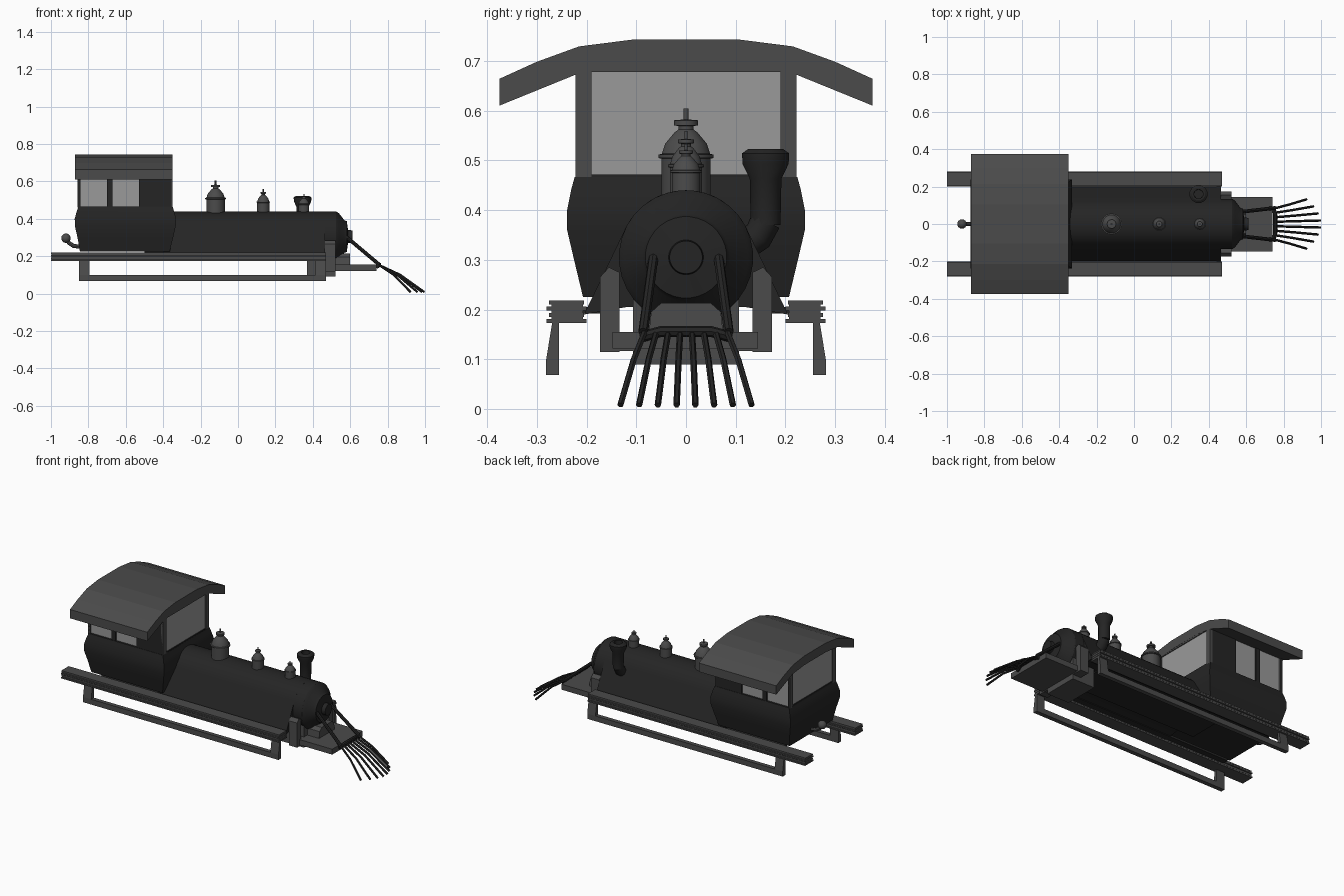
import bpy, bmesh, math
from mathutils import Vector

if "Cube" in bpy.data.objects:
    bpy.data.objects.remove(bpy.data.objects["Cube"])


def material(name, v, a=1.0):
    m = bpy.data.materials.new(name)
    m.diffuse_color = (v, v, v, a)
    m.use_nodes = True
    m.node_tree.nodes["Principled BSDF"].inputs["Base Color"].default_value = m.diffuse_color
    return m


BLACK = material("black_iron", 0.018)
GREY = material("dark_grey_metal", 0.07)
GLASS = material("grey_glass", 0.32, 0.5)


def finish(name, bm, mat, smooth=True):
    bmesh.ops.recalc_face_normals(bm, faces=bm.faces)
    me = bpy.data.meshes.new(name)
    bm.to_mesh(me)
    bm.free()
    me.materials.append(mat)
    ob = bpy.data.objects.new(name, me)
    bpy.context.collection.objects.link(ob)
    if smooth:
        bpy.ops.object.select_all(action='DESELECT')
        ob.select_set(True)
        bpy.context.view_layer.objects.active = ob
        bpy.ops.object.shade_smooth_by_angle(angle=math.radians(32))
    return ob


def loft(name, rings, mat, smooth=True):
    """Join equal-length point rings and cap both ends."""
    bm = bmesh.new()
    vs = [[bm.verts.new(p) for p in r] for r in rings]
    n = len(vs[0])
    for a, b in zip(vs, vs[1:]):
        for i in range(n):
            bm.faces.new((a[i], a[(i + 1) % n], b[(i + 1) % n], b[i]))
    bm.faces.new(vs[0])
    bm.faces.new(vs[-1])
    return finish(name, bm, mat, smooth)


def prism(name, yz, x0, x1, mat, smooth=True):
    return loft(name, [[(x, y, z) for y, z in yz] for x in (x0, x1)], mat, smooth)


def box(name, x0, x1, y0, y1, z0, z1, mat):
    return prism(name, [(y0, z0), (y1, z0), (y1, z1), (y0, z1)], x0, x1, mat, False)


def lathe(name, prof, origin, axis, mat, n=16):
    """Turn (radius, height) pairs around x or z."""
    rings = []
    for r, h in prof:
        ring = []
        for i in range(n):
            t = 2 * math.pi * (i + 0.5) / n
            c, s = r * math.cos(t), r * math.sin(t)
            p = (c, s, h) if axis == 'z' else (h, c, s)
            ring.append(Vector(origin) + Vector(p))
        rings.append(ring)
    return loft(name, rings, mat)


def rod(name, pts, r, mat, n=8):
    """Round bar through a short path."""
    pts = [Vector(p) for p in pts]
    rings = []
    for i, p in enumerate(pts):
        d = (pts[min(i + 1, len(pts) - 1)] - pts[max(i - 1, 0)]).normalized()
        u = d.cross(Vector((0, 0, 1)) if abs(d.z) < 0.95 else Vector((1, 0, 0))).normalized()
        w = d.cross(u)
        rings.append([p + r * (math.cos(2 * math.pi * k / n) * u + math.sin(2 * math.pi * k / n) * w)
                      for k in range(n)])
    return loft(name, rings, mat)


# Boiler with flared skirts, and the round smokebox front
arc = [(0.135 * math.cos(math.radians(t)), 0.305 + 0.135 * math.sin(math.radians(t)))
       for t in range(26, 155, 8)]
prism("boiler_body", [(0.205, 0.19)] + arc + [(-0.205, 0.19), (-0.12, 0.205), (0.12, 0.205)],
      -0.4, 0.465, BLACK)
lathe("smokebox", [(0.135, 0.4), (0.135, 0.525), (0.125, 0.54), (0.088, 0.568), (0.082, 0.582),
                   (0.035, 0.588), (0.033, 0.612)], (0, 0, 0.305), 'x', BLACK, 32)
box("ash_pan", -0.5, 0.35, -0.1, 0.1, 0.198, 0.23, BLACK)

# Cab tub with bulging sides
rings = []
for z, xa, xb, y in [(0.225, -0.845, -0.365, 0.207), (0.30, -0.858, -0.347, 0.225),
                     (0.36, -0.872, -0.333, 0.239), (0.40, -0.873, -0.331, 0.239),
                     (0.44, -0.862, -0.342, 0.231), (0.466, -0.853, -0.35, 0.224)]:
    rings.append([(xa, -y, z), (xb, -y, z), (xb, y, z), (xa, y, z)])
loft("cab_body", rings, BLACK)

# Cab upper walls, posts, sills and glass on both sides
for s, side in ((-1, "right"), (1, "left")):
    ya, yb = sorted((s * 0.2, s * 0.222))
    box(side + "_cab_panel", -0.53, -0.355, ya, yb, 0.46, 0.69, BLACK)
    for x0, x1 in ((-0.855, -0.845), (-0.70, -0.672)):
        box(side + "_window_post", x0, x1, ya, yb, 0.46, 0.69, BLACK)
    box(side + "_side_glass", -0.85, -0.53, s * 0.210 - 0.002, s * 0.210 + 0.002, 0.466, 0.69, GLASS)
    ya, yb = sorted((s * 0.19, s * 0.222))
    for x0, x1 in ((-0.857, -0.843), (-0.366, -0.35)):
        box(side + "_corner_post", x0, x1, ya, yb, 0.46, 0.69, GREY)
for end, x in (("front", -0.358), ("rear", -0.85)):
    box(end + "_glass", x - 0.002, x + 0.002, -0.19, 0.19, 0.466, 0.69, GLASS)
    box(end + "_window_head", x - 0.007, x + 0.007, -0.2, 0.2, 0.678, 0.70, GREY)
    box(end + "_window_sill", x - 0.007, x + 0.007, -0.2, 0.2, 0.462, 0.472, BLACK)

# Arched cab roof
half = [(0.375, 0.61), (0.375, 0.664), (0.3, 0.698), (0.215, 0.729), (0.105, 0.743)]
under = [(-0.215, 0.675), (-0.105, 0.687), (0.105, 0.687), (0.215, 0.675)]
prism("cab_roof", half + [(-y, z) for y, z in reversed(half)] + under, -0.872, -0.35, GREY, False)

# Domes along the boiler top
DOME = [(1, -0.08), (1, 0.40), (1.12, 0.41), (1.12, 0.45), (0.98, 0.46), (0.85, 0.58), (0.45, 0.72),
        (0.3, 0.75), (0.3, 0.79), (0.48, 0.80), (0.48, 0.86), (0.1, 0.87), (0.1, 1)]
for name, x, r, h in (("large_dome", -0.12, 0.05, 0.168), ("middle_dome", 0.135, 0.033, 0.123),
                      ("small_dome", 0.352, 0.029, 0.097)):
    lathe(name, [(a * r, b * h) for a, b in DOME], (x, 0, 0.436), 'z', GREY, 20)

# Offset chimney with elbow
lathe("chimney", [(0.031, 0.37), (0.033, 0.463), (0.048, 0.493), (0.049, 0.514), (0.036, 0.523),
                  (0.025, 0.523), (0.024, 0.48)], (0.345, 0.16, 0), 'z', BLACK, 12)
rod("chimney_elbow", [(0.345, 0.10, 0.318), (0.345, 0.145, 0.348), (0.345, 0.16, 0.378)], 0.031, BLACK, 12)

# Layered running boards with step rails
for s, side in ((-1, "right"), (1, "left")):
    for k in range(4):
        ya, yb = sorted((s * (0.205 if k % 2 else 0.2), s * (0.28 if k % 2 == 0 else 0.275)))
        z = 0.173 + k * 0.0125
        box(side + "_board_plate", -1, 0.47, ya, yb, z, z + 0.008, GREY)
    ya, yb = sorted((s * 0.207, s * 0.27))
    box(side + "_board_core", -0.998, 0.468, ya, yb, 0.174, 0.217, GREY)
    leg = [(s * 0.255, 0.068), (s * 0.281, 0.068), (s * 0.281, 0.1), (s * 0.268, 0.18), (s * 0.255, 0.18)]
    for x0, x1 in ((-0.85, -0.795), (0.415, 0.47)):
        prism(side + "_step_leg", leg, x0, x1, GREY, False)
    ya, yb = sorted((s * 0.255, s * 0.281))
    box(side + "_step_rail", -0.85, 0.47, ya, yb, 0.068, 0.1, GREY)
    # Front bracket post
    prism(side + "_front_post", [(s * 0.134, 0.115), (s * 0.173, 0.115), (s * 0.173, 0.265),
                                 (s * 0.155, 0.285), (s * 0.134, 0.275)], 0.465, 0.52, GREY, False)
    # Brace from smokebox to pilot
    rod(side + "_brace", [(0.565, s * 0.064, 0.315), (0.755, s * 0.086, 0.155)], 0.01, BLACK)
    # Board hanger, from skirt to board
    box(side + "_board_hanger", -0.8, 0.44, *sorted((s * 0.17, s * 0.208)), 0.192, 0.205, BLACK)

# Front frame, platform and saddle
box("front_frame", 0.37, 0.52, -0.107, 0.107, 0.09, 0.235, GREY)
box("front_crossbar", 0.465, 0.52, -0.165, 0.165, 0.117, 0.155, GREY)
box("pilot_platform", 0.51, 0.74, -0.148, 0.145, 0.122, 0.155, GREY)
prism("saddle", [(-0.075, 0.15), (0.075, 0.15), (0.07, 0.195), (0.05, 0.213), (-0.05, 0.213),
                 (-0.07, 0.195)], 0.51, 0.6, GREY)

# Pilot bars fanning forward
rod("pilot_bar", [(0.745, -0.09, 0.145), (0.755, -0.05, 0.156), (0.755, 0.05, 0.156), (0.745, 0.09, 0.145)],
    0.011, BLACK)
for k in range(8):
    u = (k - 3.5) / 3.5
    end = 0.998 - 0.075 * u * u
    rod("pilot_rod", [(0.75, 0.083 * u, 0.155), (0.75 + (end - 0.75) * 0.48, 0.105 * u, 0.1),
                      (end, 0.132 * u, 0.008)], 0.0065, BLACK, 6)

# Rear coupling
rod("coupling_bar", [(-0.84, 0, 0.25), (-0.88, 0, 0.255), (-0.905, 0, 0.272), (-0.915, 0, 0.29)], 0.011, GREY)
bm = bmesh.new()
bmesh.ops.create_uvsphere(bm, u_segments=16, v_segments=10, radius=0.025)
bmesh.ops.translate(bm, verts=bm.verts, vec=(-0.92, 0, 0.296))
finish("coupling_ball", bm, GREY)
